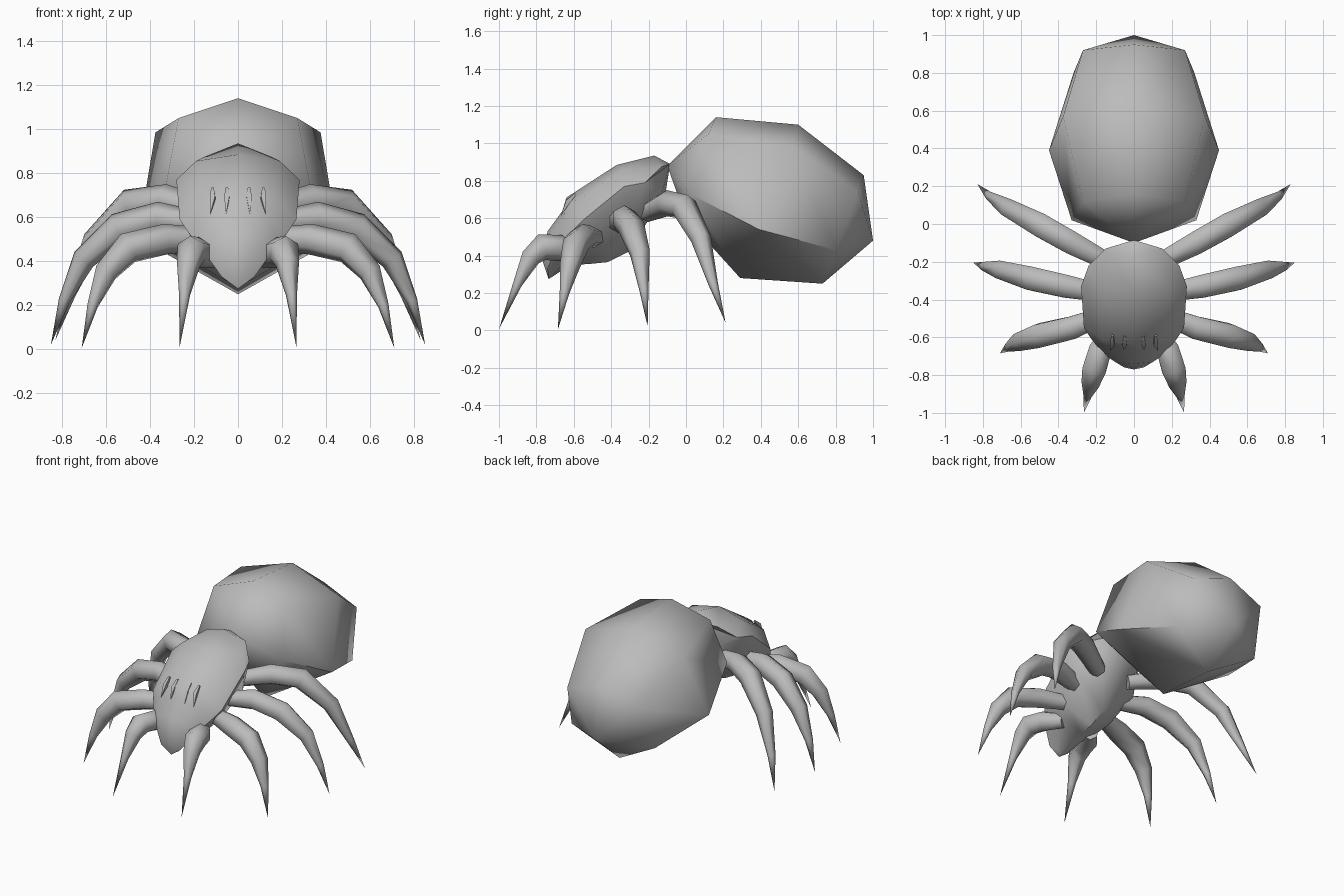
import bpy, bmesh, math
from mathutils import Vector

if "Cube" in bpy.data.objects:
    bpy.data.objects.remove(bpy.data.objects["Cube"])

grey = bpy.data.materials.new("plain grey")
grey.use_nodes = True
GREY = (0.5, 0.5, 0.5, 1)
grey.diffuse_color = GREY
grey.node_tree.nodes["Principled BSDF"].inputs["Base Color"].default_value = GREY


def loft(name, start, rings, end, angle):
    """Skin closed rings of points between two end points."""
    bm = bmesh.new()
    loops = [[bm.verts.new(p) for p in r] for r in rings]
    n = len(loops[0])
    for a, b in zip(loops, loops[1:]):
        for i in range(n):
            j = (i + 1) % n
            bm.faces.new((a[i], a[j], b[j], b[i]))
    for tip, loop in ((start, loops[0]), (end, loops[-1])):
        v = bm.verts.new(tip)
        for i in range(n):
            bm.faces.new((v, loop[i], loop[(i + 1) % n]))
    bmesh.ops.recalc_face_normals(bm, faces=bm.faces)
    mesh = bpy.data.meshes.new(name)
    bm.to_mesh(mesh)
    bm.free()
    mesh.materials.append(grey)
    obj = bpy.data.objects.new(name, mesh)
    bpy.context.collection.objects.link(obj)
    bpy.ops.object.select_all(action='DESELECT')
    obj.select_set(True)
    bpy.context.view_layer.objects.active = obj
    bpy.ops.object.shade_smooth_by_angle(angle=math.radians(angle))


def mirrored(half):
    """Complete a half ring that starts and ends on the centre line."""
    return half + [(-x, y, z) for x, y, z in half[-2:0:-1]]


def tube(name, path, radii, sides=6):
    """Tapering limb: the last path point is the tip."""
    pts = [Vector(p) for p in path]
    rings = []
    for i, r in enumerate(radii):
        d = (pts[i + 1] - pts[max(i - 1, 0)]).normalized()
        out = Vector((pts[-1].x - pts[0].x, pts[-1].y - pts[0].y, 0))
        side = out.cross(Vector((0, 0, 1))).normalized()
        side = (side - d * side.dot(d)).normalized()
        up = side.cross(d)
        rings.append([pts[i] + r * (side * math.cos(t) + up * math.sin(t))
                      for t in (math.tau * (k + 0.5) / sides for k in range(sides))])
    loft(name, pts[0], rings, pts[-1], 65)


# Abdomen: three tilted six-sided rings with a keel below
loft("abdomen", (0, -0.10, 0.88), [mirrored(h) for h in (
    [(0, 0.16, 1.14), (0.27, 0.12, 1.05), (0.33, 0.02, 0.73), (0, 0.0, 0.60)],
    [(0, 0.60, 1.10), (0.375, 0.57, 0.985), (0.45, 0.39, 0.54), (0, 0.29, 0.28)],
    [(0, 0.95, 0.83), (0.27, 0.92, 0.74), (0.32, 0.80, 0.43), (0, 0.73, 0.25)],
)], (0, 1.0, 0.48), 60)

# Head and thorax: one shell sloping down to the jaw
loft("head_and_thorax", (0, -0.085, 0.89), [mirrored(h) for h in (
    [(0, -0.17, 0.935), (0.15, -0.13, 0.875), (0.24, -0.22, 0.79), (0.14, -0.13, 0.73), (0, -0.11, 0.73)],
    [(0, -0.37, 0.885), (0.19, -0.34, 0.855), (0.28, -0.33, 0.77), (0.23, -0.28, 0.60), (0, -0.31, 0.42)],
    [(0, -0.64, 0.71), (0.17, -0.61, 0.68), (0.265, -0.55, 0.59), (0.18, -0.45, 0.46), (0, -0.42, 0.365)],
    [(0, -0.66, 0.64), (0.15, -0.65, 0.61), (0.225, -0.61, 0.53), (0.15, -0.53, 0.42), (0, -0.52, 0.355)],
    [(0, -0.74, 0.53), (0.10, -0.73, 0.52), (0.16, -0.69, 0.45), (0.10, -0.63, 0.38), (0, -0.62, 0.35)],
    [(0, -0.77, 0.38), (0.05, -0.76, 0.37), (0.075, -0.74, 0.33), (0.04, -0.71, 0.30), (0, -0.71, 0.29)],
)], (0, -0.735, 0.275), 50)

# Limb centre lines on the left side, from root to tip
legs = {
    "front_leg": [(0.11, -0.56, 0.42), (0.18, -0.67, 0.44), (0.21, -0.77, 0.445),
                  (0.225, -0.83, 0.39), (0.243, -0.90, 0.25), (0.265, -0.999, 0.01)],
    "second_leg": [(0.15, -0.48, 0.50), (0.33, -0.55, 0.50), (0.50, -0.59, 0.46),
                   (0.60, -0.62, 0.35), (0.66, -0.65, 0.20), (0.71, -0.685, 0.005)],
    "third_leg": [(0.15, -0.37, 0.57), (0.36, -0.33, 0.60), (0.54, -0.29, 0.55),
                  (0.70, -0.245, 0.41), (0.79, -0.225, 0.22), (0.85, -0.205, 0.02)],
    "rear_leg": [(0.12, -0.21, 0.63), (0.33, -0.10, 0.68), (0.49, -0.01, 0.66),
                 (0.66, 0.08, 0.49), (0.76, 0.145, 0.25), (0.83, 0.212, 0.04)],
}
for side, s in (("left", 1), ("right", -1)):
    for name, path in legs.items():
        tube(f"{side}_{name}", [(s * x, y, z) for x, y, z in path],
             [0.052, 0.07, 0.072, 0.055, 0.026])
    # Low eye ridges on the face
    for name, x in (("inner_eye", 0.05), ("outer_eye", 0.115)):
        tube(f"{side}_{name}", [(s * x, -0.59, 0.73), (s * x, -0.632, 0.69),
                                (s * x * 1.1, -0.67, 0.61)], [0.008, 0.017], 4)
